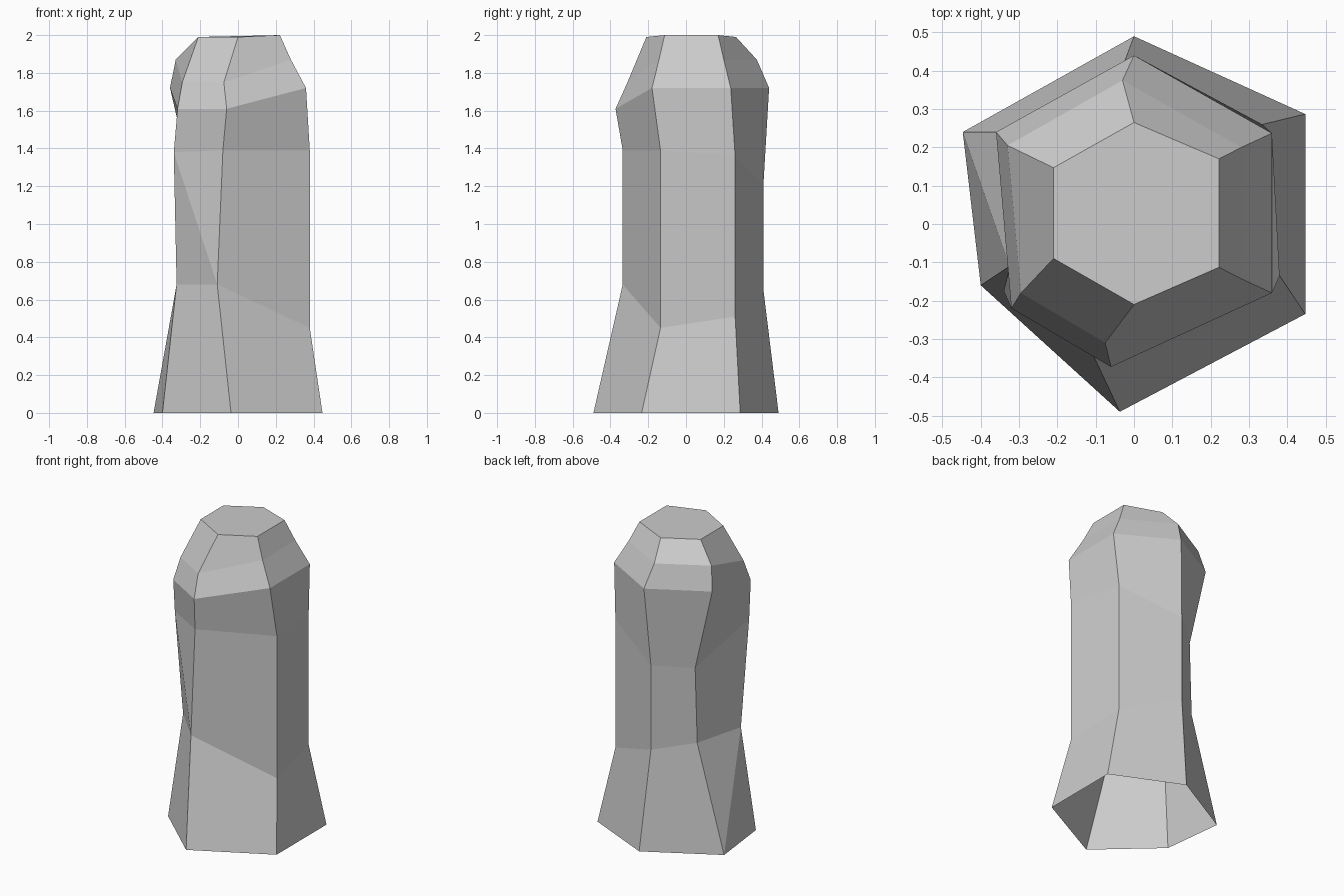
import bpy
import bmesh

default_cube = bpy.data.objects.get("Cube")
if default_cube:
    bpy.data.objects.remove(default_cube, do_unlink=True)


def make_material(name, colour):
    material = bpy.data.materials.new(name)
    material.use_nodes = True
    material.diffuse_color = colour
    material.node_tree.nodes["Principled BSDF"].inputs["Base Color"].default_value = colour
    return material


# Corner edges of the rough-hewn six-sided pillar, each a path from foot to crown
corner_paths = {
    "back": [(0, .49, 0), (-.03, .41, .65), (-.03, .41, 1.21),
             (0, .44, 1.72), (-.03, .375, 1.87), (0, .265, 1.99)],
    "back_right": [(-.447, .24, 0), (-.25, .24, .69), (-.235, .24, 1.18),
                   (-.36, .24, 1.72), (-.33, .205, 1.87), (-.21, .147, 1.99)],
    "front_right": [(-.4, -.16, 0), (-.325, -.11, .68), (-.34, -.175, 1.38),
                    (-.32, -.22, 1.61), (-.295, -.18, 1.75), (-.21, -.09, 1.99)],
    "front": [(-.037, -.49, 0), (-.11, -.335, .68), (-.08, -.335, 1.39),
              (-.06, -.373, 1.61), (-.075, -.31, 1.75), (0, -.21, 1.99)],
    "front_left": [(.447, -.235, 0), (.38, -.135, .45), (.38, -.135, 1.39),
                   (.36, -.18, 1.72), (.28, -.143, 1.87), (.222, -.113, 2)],
    "back_left": [(.447, .287, 0), (.335, .26, .51), (.335, .26, 1.36),
                  (.36, .237, 1.72), (.28, .2, 1.87), (.222, .17, 2)],
}


def loft_paths(name, paths, material):
    """Skin neighbouring corner paths with flat quads, cap the crown, leave the foot open."""
    bm = bmesh.new()
    columns = [[bm.verts.new(point) for point in path] for path in paths]
    for index, column in enumerate(columns):
        neighbour = columns[(index + 1) % len(columns)]
        for level in range(len(column) - 1):
            bm.faces.new((column[level], neighbour[level],
                          neighbour[level + 1], column[level + 1]))
    bm.faces.new([column[-1] for column in columns])

    # Crease the two most twisted facets along their diagonals
    back_right, front_right, front = columns[1], columns[2], columns[3]
    bmesh.ops.connect_verts(bm, verts=[back_right[0], front_right[1]])
    bmesh.ops.connect_verts(bm, verts=[front_right[2], front[1]])

    mesh = bpy.data.meshes.new(name)
    bm.to_mesh(mesh)
    bm.free()
    mesh.materials.append(material)
    pillar = bpy.data.objects.new(name, mesh)
    bpy.context.collection.objects.link(pillar)
    return pillar


stone = make_material("stone_grey", (.6, .6, .6, 1))
loft_paths("stone_pillar", list(corner_paths.values()), stone)
